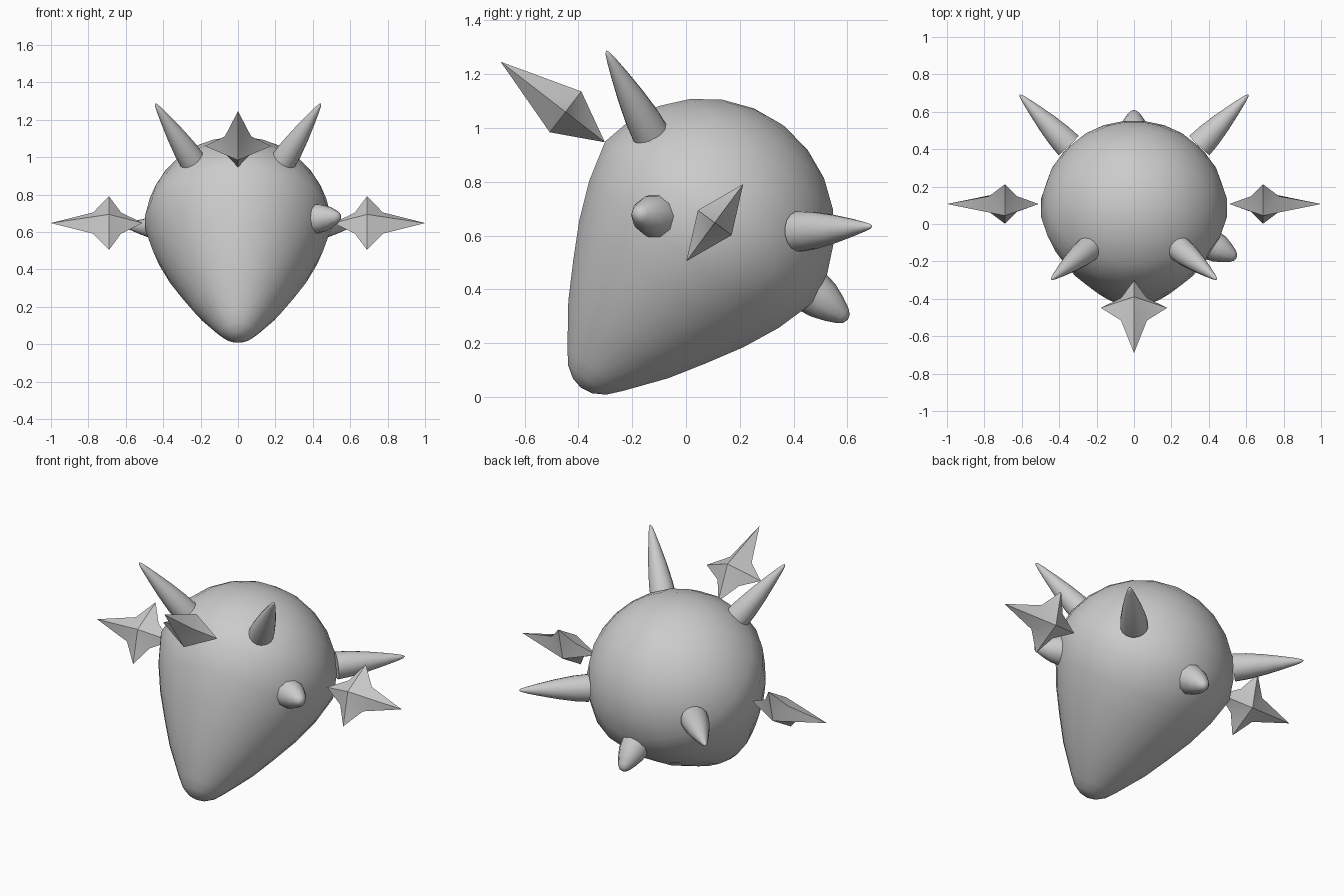
import bpy, bmesh, math
from mathutils import Vector

if "Cube" in bpy.data.objects:
    bpy.data.objects.remove(bpy.data.objects["Cube"])


def finish(name, bm, angle):
    bmesh.ops.recalc_face_normals(bm, faces=bm.faces)
    me = bpy.data.meshes.new(name)
    bm.to_mesh(me)
    bm.free()
    ob = bpy.data.objects.new(name, me)
    bpy.context.collection.objects.link(ob)
    bpy.ops.object.select_all(action='DESELECT')
    ob.select_set(True)
    bpy.context.view_layer.objects.active = ob
    bpy.ops.object.shade_smooth_by_angle(angle=math.radians(angle))
    return ob


def revolve(name, origin, axis, profile, segs, xscale=1.0, angle=50):
    """Closed solid of revolution; profile is (distance along axis, radius)."""
    origin, w = Vector(origin), Vector(axis).normalized()
    a = Vector((1, 0, 0)) if abs(w.x) < 0.5 else Vector((0, 0, 1))
    u = (a - w * a.dot(w)).normalized()
    v = w.cross(u)
    bm = bmesh.new()
    rings = []
    for d, r in profile:
        c = origin + w * d
        if r == 0:
            rings.append([bm.verts.new(c)] * segs)
            continue
        ring = []
        for i in range(segs):
            t = 2 * math.pi * (i + 0.5) / segs
            ring.append(bm.verts.new(c + u * (r * xscale * math.cos(t)) + v * (r * math.sin(t))))
        rings.append(ring)
    for lo, hi in zip(rings, rings[1:]):
        for i in range(segs):
            j = (i + 1) % segs
            quad = list(dict.fromkeys((lo[i], lo[j], hi[j], hi[i])))
            bm.faces.new(quad)
    if profile[0][1] > 0:
        bm.faces.new(rings[0])
    return finish(name, bm, angle)


def horn(name, base, tip, radius, shape, segs=16):
    base, axis = Vector(base), Vector(tip) - Vector(base)
    return revolve(name, base, axis, [(t * axis.length, r * radius) for t, r in shape], segs)


def star(name, centre, long_axis, side_axis, outer, inner, side, depth):
    """Four-pointed star with a raised apex on both faces."""
    c, l, s = Vector(centre), Vector(long_axis).normalized(), Vector(side_axis).normalized()
    n = l.cross(s)
    outline = [(outer, 0), (0.085, 0.07), (0, side), (-0.065, 0.07),
               (-inner, 0), (-0.065, -0.07), (0, -side), (0.085, -0.07)]
    bm = bmesh.new()
    rim = [bm.verts.new(c + l * p + s * q) for p, q in outline]
    for sign in (1, -1):
        apex = bm.verts.new(c + n * depth * sign)
        for i in range(8):
            bm.faces.new((rim[i], rim[(i + 1) % 8], apex))
    return finish(name, bm, 45)


# Teardrop body: pointed end low at the front, round end up at the back
R = 0.495
body = [(-0.737, 0), (-0.728, 0.045), (-0.70, 0.09), (-0.65, 0.132), (-0.51, 0.237),
        (-0.38, 0.315), (-0.25, 0.388), (-0.11, 0.45)]
body += [(R * math.sin(math.radians(a)), R * math.cos(math.radians(a))) for a in range(5, 90, 14)]
body.append((R, 0))
revolve("body", (0, 0.06, 0.617), (0, 0.61, 0.79), body, 24, 1.015)

# Long horns, mirrored left and right
LONG = [(0, 1), (0.2, 0.92), (0.45, 0.72), (0.7, 0.46), (0.88, 0.25), (0.97, 0.12), (1, 0)]
for sx, label in ((1, "right"), (-1, "left")):
    horn("top_horn_" + label, (0.24 * sx, -0.13, 0.975), (0.443 * sx, -0.297, 1.288), 0.07, LONG)
    horn("back_horn_" + label, (0.35 * sx, 0.42, 0.615), (0.612 * sx, 0.692, 0.635), 0.076, LONG)

# Short blunt horns
BLUNT = [(0, 1), (0.3, 0.9), (0.6, 0.67), (0.85, 0.42), (0.96, 0.24), (1, 0)]
horn("side_stub", (0.42, -0.115, 0.672), (0.548, -0.182, 0.682), 0.082, BLUNT, 10)
horn("lower_back_stub", (0, 0.47, 0.39), (0, 0.602, 0.287), 0.084, BLUNT, 10)

# Floating four-pointed stars
star("front_star", (0, -0.448, 1.06), (0, -0.79, 0.61), (1, 0, 0), 0.305, 0.185, 0.178, 0.096)
for sx, label in ((1, "right"), (-1, "left")):
    star("side_star_" + label, (0.69 * sx, 0.107, 0.648), (sx, 0, 0), (0, 0.59, 0.8),
         0.31, 0.18, 0.178, 0.078)
